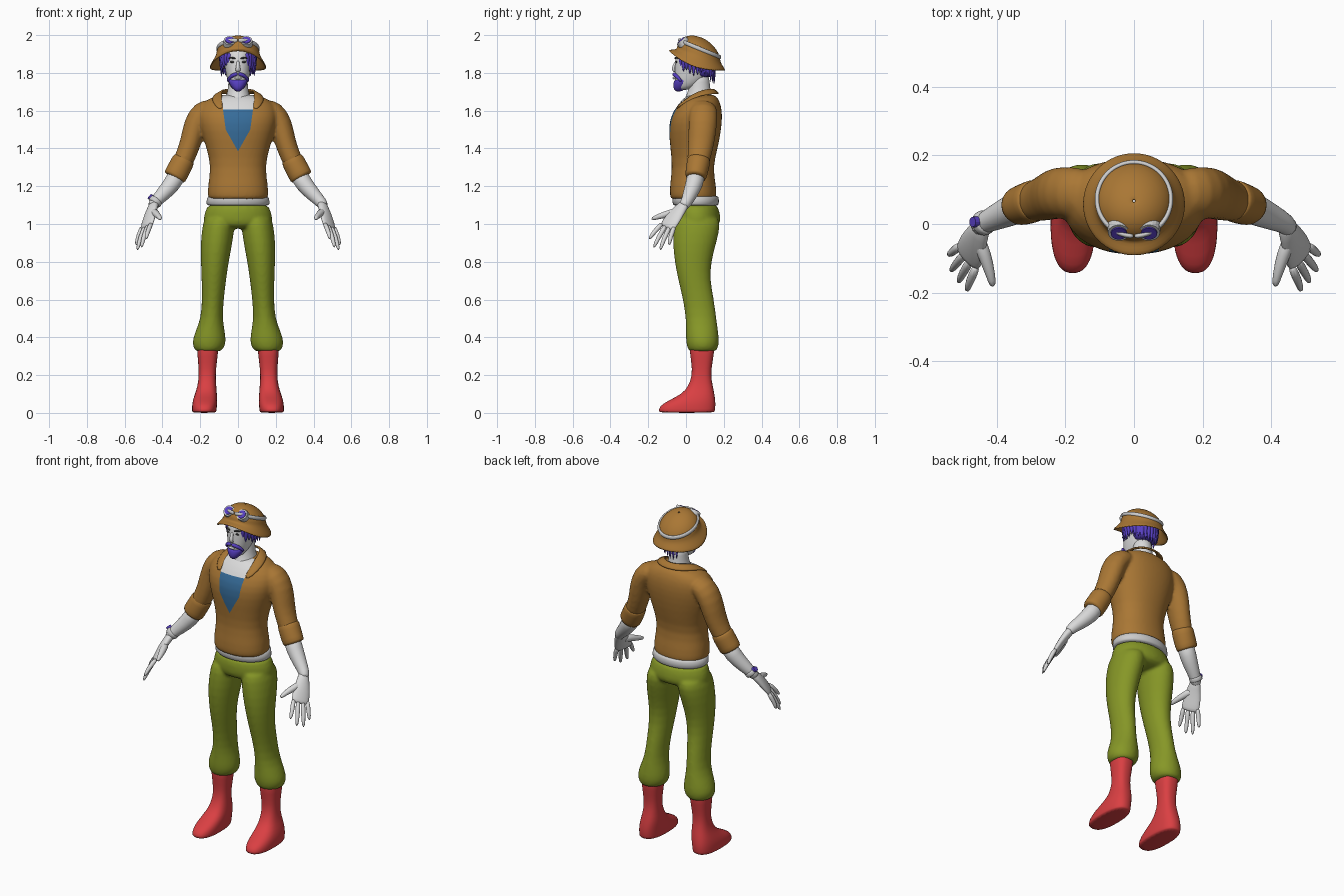
import bpy, bmesh, math, random
from mathutils import Vector

random.seed(4)
cube = bpy.data.objects.get("Cube")
if cube:
    bpy.data.objects.remove(cube, do_unlink=True)


def material(name, rgb):
    mat = bpy.data.materials.new(name)
    mat.use_nodes = True
    mat.diffuse_color = (*rgb, 1)
    bsdf = next(n for n in mat.node_tree.nodes if n.type == 'BSDF_PRINCIPLED')
    bsdf.inputs["Base Color"].default_value = (*rgb, 1)
    bsdf.inputs["Roughness"].default_value = 0.8
    return mat


SKIN = material("pale grey skin", (.7, .7, .7))
GREY = material("light grey trim", (.6, .6, .6))
TAN = material("tan brown cloth", (.4, .185, .035))
BLUE = material("blue undershirt", (.037, .15, .32))
GREEN = material("olive green", (.24, .31, .02))
RED = material("red leather", (.7, .05, .055))
PURPLE = material("purple hair", (.095, .05, .53))
DARK = material("dark grey eyes", (.06, .06, .06))


def levels(rows, n=24, power=2):
    """Stacked level rings from rows of (z, x min, x max, y min, y max)."""
    grow = 3 / (2 + math.cos(math.tau / n))
    rings = []
    for z, x0, x1, y0, y1 in rows:
        ring = []
        for i in range(n):
            c, s = math.cos(math.tau * i / n), math.sin(math.tau * i / n)
            c = math.copysign(abs(c) ** (2 / power), c)
            s = math.copysign(abs(s) ** (2 / power), s)
            ring.append(Vector(((x0 + x1 + grow * (x1 - x0) * c) / 2,
                                (y0 + y1 + grow * (y1 - y0) * s) / 2, z)))
        rings.append(ring)
    return rings


def centred(rows, **kw):
    """Level rings symmetric in x, from rows of (z, half width, y min, y max)."""
    return levels([(z, -w, w, a, b) for z, w, a, b in rows], **kw)


def limb(points, side=(0, 0, 1), n=12):
    """Rings along a path of (x, y, z, radius along side, other radius)."""
    grow = 3 / (2 + math.cos(math.tau / n))
    pos = [Vector(p[:3]) for p in points]
    rings = []
    for i, p in enumerate(points):
        along = (pos[min(i + 1, len(pos) - 1)] - pos[max(i - 1, 0)]).normalized()
        u = Vector(side)
        u = (u - along * u.dot(along)).normalized()
        v = along.cross(u)
        ra, rb = p[3] * grow, p[-1] * grow
        rings.append([pos[i] + u * ra * math.cos(math.tau * k / n)
                      + v * rb * math.sin(math.tau * k / n) for k in range(n)])
    return rings


def flip(rings):
    return [[Vector((-v.x, v.y, v.z)) for v in ring] for ring in rings]


def both(*parts):
    return list(parts) + [flip(p) for p in parts]


def build(name, mat, parts, sub=1, voxel=0, cap=True, closed=True, thick=0):
    bm = bmesh.new()
    for rings in parts:
        rows = [[bm.verts.new(v) for v in ring] for ring in rings]
        n = len(rows[0])
        for a, b in zip(rows, rows[1:]):
            for i in range(n if closed else n - 1):
                j = (i + 1) % n
                bm.faces.new((a[i], a[j], b[j], b[i]))
        if cap:
            bm.faces.new(rows[0])
            bm.faces.new(rows[-1])
    bmesh.ops.recalc_face_normals(bm, faces=bm.faces)
    for f in bm.faces:
        f.smooth = sub > 0
    me = bpy.data.meshes.new(name)
    bm.to_mesh(me)
    bm.free()
    me.materials.append(mat)
    ob = bpy.data.objects.new(name, me)
    bpy.context.collection.objects.link(ob)
    if thick:
        mod = ob.modifiers.new("thickness", 'SOLIDIFY')
        mod.thickness, mod.offset = thick, 0
    if sub:
        mod = ob.modifiers.new("rounding", 'SUBSURF')
        mod.levels = mod.render_levels = sub
    if voxel:
        mod = ob.modifiers.new("merge", 'REMESH')
        mod.mode, mod.voxel_size, mod.use_smooth_shade = 'VOXEL', voxel, True
        mod = ob.modifiers.new("soften", 'SMOOTH')
        mod.factor, mod.iterations = .5, 4
    return ob


# Boots
boot = levels([(0, .118, .24, -.14, .148), (.008, .114, .243, -.144, .152),
               (.035, .112, .243, -.14, .155), (.062, .111, .24, -.1, .155),
               (.1, .112, .228, -.02, .15), (.14, .115, .214, .012, .142),
               (.2, .12, .206, .035, .13), (.27, .112, .211, .028, .14),
               (.33, .105, .216, .02, .15), (.36, .105, .216, .02, .15)], power=2.5)
build("boots", RED, both(boot))

# Trousers: hips and two legs merged
leg = levels([(1.05, .02, .17, -.05, .165), (1, .016, .187, -.065, .185), (.9, .03, .198, -.07, .16),
              (.8, .05, .196, -.06, .132), (.7, .064, .192, -.04, .127),
              (.6, .076, .19, -.015, .148), (.5, .083, .196, 0, .16),
              (.43, .07, .226, 0, .17), (.37, .062, .245, 0, .176),
              (.335, .08, .23, .012, .165), (.322, .1, .218, .02, .155)])
hips = centred([(1.12, .16, -.06, .165), (1.06, .175, -.065, .178),
                (1.01, .187, -.066, .186), (.985, .16, -.05, .16), (.975, .1, -.02, .11)])
build("trousers", GREEN, both(leg) + [hips], voxel=.009)

# Belt
build("belt", GREY, [centred([(1.097, .16, -.064, .168), (1.1, .168, -.07, .174),
                              (1.145, .164, -.074, .174), (1.15, .155, -.068, .168)], n=32)])

# Shirt: torso and sleeves merged
torso = centred([(1.13, .15, -.075, .153), (1.135, .16, -.085, .162), (1.2, .16, -.086, .16),
                 (1.3, .141, -.071, .14), (1.4, .165, -.082, .168), (1.5, .198, -.092, .186),
                 (1.57, .21, -.082, .192), (1.63, .2, -.045, .186),
                 (1.668, .15, -.01, .168), (1.688, .08, .02, .15)], power=2.2)
sleeve = limb([(.12, .09, 1.62, .07, .05), (.19, .092, 1.595, .075, .064),
               (.228, .09, 1.53, .075, .062), (.25, .08, 1.43, .07, .055),
               (.283, .068, 1.345, .06, .053), (.315, .058, 1.285, .052, .052)],
              side=(0, 1, 0), n=16)
shirt = build("shirt", TAN, [torso] + both(sleeve), voxel=.009)

# Open shirt front: cut the neckline into the merged mesh and colour it
bpy.context.view_layer.update()
merged = bpy.data.meshes.new_from_object(shirt.evaluated_get(bpy.context.evaluated_depsgraph_get()))
shirt.modifiers.clear()
shirt.data = merged
merged.materials.clear()
for mat in (TAN, SKIN, BLUE):
    merged.materials.append(mat)
LOW, BEND, SKIN_LINE = 1.385, 1.5, 1.605
STEEP, SHALLOW, BEND_W = .565, .136, .065
bm = bmesh.new()
bm.from_mesh(merged)
cuts = [((0, 0, SKIN_LINE), (0, 0, 1))]
for s in (-1, 1):
    cuts += [((0, 0, LOW), (s, 0, -STEEP)), ((s * BEND_W, 0, BEND), (s, 0, -SHALLOW))]
for co, no in cuts:
    front = [f for f in bm.faces if f.calc_center_median().y < .06
             and f.calc_center_median().z > LOW - .03 and abs(f.calc_center_median().x) < .13]
    geom = front + list({e for f in front for e in f.edges} | {v for f in front for v in f.verts})
    bmesh.ops.bisect_plane(bm, geom=geom, plane_co=co, plane_no=Vector(no).normalized())
for f in bm.faces:
    f.smooth = True
    c = f.calc_center_median()
    width = min(STEEP * (c.z - LOW), BEND_W + SHALLOW * (c.z - BEND))
    f.material_index = 0
    if c.y < .05 and abs(c.x) < width:
        f.material_index = 1 if c.z > SKIN_LINE else 2
bm.to_mesh(merged)
bm.free()

# Rolled cuffs
cuff = limb([(.284, .07, 1.35, .054, .052), (.287, .069, 1.342, .062, .06),
             (.31, .06, 1.295, .06, .061), (.335, .052, 1.25, .057, .062),
             (.339, .051, 1.243, .05, .055)], side=(0, 1, 0), n=16)
build("sleeve_cuffs", TAN, both(cuff))

# Collar: folded strip round the neck
inner = [(.074, -.05, 1.612), (.082, 0, 1.665), (.086, .07, 1.708), (.06, .125, 1.718), (0, .145, 1.715)]
outer = [(.1, -.062, 1.6), (.143, -.005, 1.648), (.138, .08, 1.682), (.09, .158, 1.688), (0, .182, 1.688)]


def whole(half):
    return [Vector(p) for p in half] + [Vector((-x, y, z)) for x, y, z in half[-2::-1]]


build("collar", TAN, [[whole(inner), whole(outer)]], cap=False, closed=False, thick=.014)

# Forearms, palms and fingers
forearm = limb([(.31, .058, 1.28, .048), (.348, .045, 1.212, .047),
                (.4, .02, 1.155, .038), (.445, 0, 1.11, .029), (.455, -.02, 1.09, .028)])
SPREAD = Vector((.6, .77, -.22)).normalized()
palm = limb([(.438, .005, 1.118, .026, .024), (.455, -.03, 1.08, .036, .022),
             (.47, -.065, 1.035, .05, .02), (.482, -.095, .99, .05, .016),
             (.486, -.105, .978, .045, .012)], side=SPREAD)
thumb = limb([(.455, -.035, 1.07, .02), (.435, -.09, 1.055, .02),
              (.418, -.145, 1.04, .014), (.41, -.185, 1.025, .009)], n=8)
digits = []
tips = [(.487, -.197, .918), (.512, -.172, .872), (.534, -.138, .858), (.54, -.09, .885)]
for i, tip in enumerate(tips):
    root = Vector((.48, -.09, 1)) + SPREAD * (i - 1.5) * .026
    mid = root.lerp(Vector(tip), .55) + Vector((.006, -.006, 0))
    digits.append(limb([(*root, .014), (*mid, .012), (*tip, .008)], n=8))
build("arms_and_hands", SKIN, both(forearm, palm, thumb, *digits))

# Wristwatch on the right arm
build("watch_strap", GREY, [limb([(-.428, .008, 1.13, .035), (-.434, .005, 1.123, .037),
                                  (-.443, .001, 1.112, .036), (-.448, -.001, 1.106, .034)])])
build("watch_face", PURPLE, [limb([(-.458, .006, 1.138, .016), (-.47, .006, 1.148, .014)])], sub=0)

# Neck and head
neck = centred([(1.62, .075, -.03, .15), (1.66, .068, -.008, .14), (1.7, .055, .012, .13),
                (1.75, .05, .015, .125), (1.8, .05, .02, .12)])
head = centred([(1.708, .024, -.045, .01), (1.73, .044, -.055, .06), (1.77, .059, -.06, .11),
                (1.82, .068, -.058, .135), (1.87, .073, -.057, .142),
                (1.92, .07, -.045, .142), (1.955, .045, 0, .11)], power=2.2)
nose = limb([(0, -.05, 1.868, .004, .007), (0, -.062, 1.84, .008, .009),
             (0, -.07, 1.818, .009, .014), (0, -.056, 1.805, .006, .012)], side=(0, 1, 0), n=8)
ear = limb([(.06, .05, 1.845, .028, .016), (.084, .056, 1.848, .026, .015)], n=10)
lips = limb([(-.02, -.058, 1.772, .006), (0, -.067, 1.773, .007), (.02, -.058, 1.772, .006)], n=8)
build("head_and_neck", SKIN, [neck, head, nose, lips] + both(ear))

# Eyes and brows
eye = limb([(.031, -.047, 1.858, .006, .013), (.031, -.056, 1.858, .005, .011)])
build("eyes", DARK, both(eye))
brow = limb([(.012, -.06, 1.874, .005), (.032, -.055, 1.882, .005), (.052, -.036, 1.876, .003)], n=6)
build("brows", DARK, both(brow))

# Beard and moustache
beard = centred([(1.7, .012, -.055, -.025), (1.718, .03, -.067, 0), (1.742, .046, -.067, .025),
                 (1.762, .052, -.062, .03), (1.768, .05, -.05, .03)])
whisker = limb([(0, -.066, 1.796, .009), (.025, -.06, 1.79, .011),
                (.047, -.04, 1.775, .009), (.056, -.025, 1.752, .006)], n=8)
build("beard", PURPLE, [beard] + both(whisker))

# Hair: cap under the hat with hanging locks
hair = [centred([(1.775, .06, .06, .14), (1.8, .076, .05, .15),
                 (1.86, .084, .035, .156), (1.93, .08, .01, .15)])]
for k in range(25):
    a = math.radians(-58 + k * 296 / 24)
    back = (1 + math.sin(a)) / 2
    x, y = .086 * math.cos(a), .055 + .095 * math.sin(a)
    tip = 1.835 - .085 * back + random.uniform(-.025, .02)
    hair.append(limb([(x, y, 1.91, .013, .016), (x * 1.06, y, 1.86, .011, .016),
                      (x, y, tip, .002)], side=(math.cos(a), math.sin(a), 0), n=6))
build("hair", PURPLE, hair)


# Hat: tilted crown and drooping brim
def hat_point(angle, r, lift=0, droop=0):
    c, s = math.cos(angle), math.sin(angle)
    fall = droop * (.066 * c * c + s * s * (.028 + .008 * s))
    y = .01 * (1 - droop) + r * s
    return Vector((r * c, .057 + y, 1.893 - .3 * y + lift - fall))


profile = [(.15, 0, 1), (.13, 0, .5), (.113, 0, .04), (.111, .015, 0), (.107, .032, 0),
           (.092, .06, 0), (.06, .085, 0), (.03, .096, 0), (.002, .099, 0)]
build("hat", TAN, [[[hat_point(math.tau * k / 32, *row) for k in range(32)] for row in profile]],
      cap=False, thick=.008)

# Goggles: strap, rims and lenses
band = []
for k in range(33):
    a = math.tau * k / 32 - math.pi / 2
    s = math.sin(a)
    band.append((*hat_point(a, .108 + .005 * s, .04 - .012 * s), .011, .007))
build("goggle_strap", GREY, [limb(band, n=8)])
FACING = Vector((0, -.7, .72))
spot = Vector((.044, -.016, 1.962))


def disc(r, start, end):
    return limb([(*(spot + FACING * start), r), (*(spot + FACING * end), r * .92)], n=20)


build("goggle_rims", GREY, both(disc(.034, -.015, .014)), sub=0)
build("goggle_lenses", PURPLE, both(disc(.025, 0, .018)), sub=0)
build("goggle_bridge", GREY, [limb([(-.02, -.022, 1.967, .007), (.02, -.022, 1.967, .007)], n=8)], sub=0)
